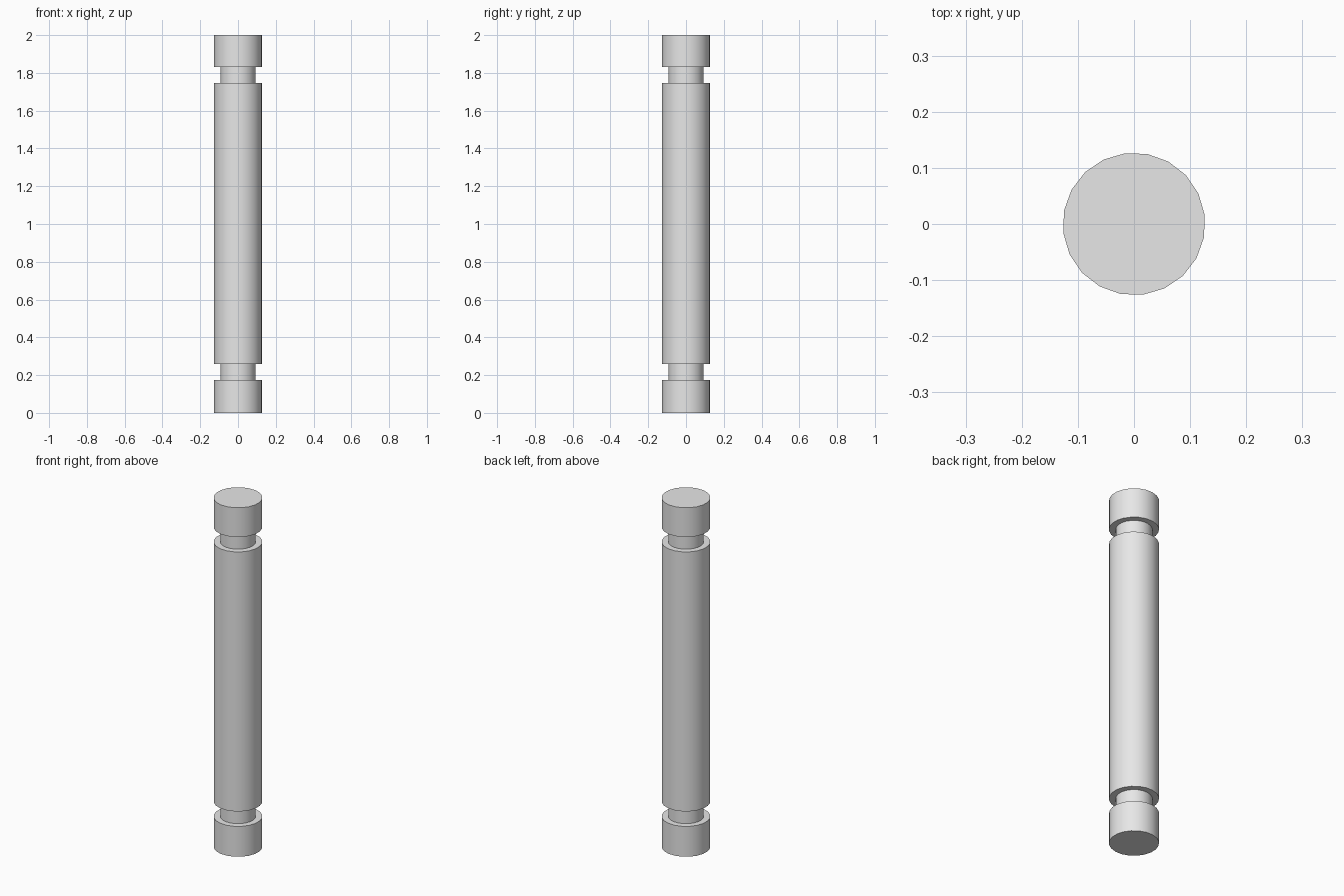
import bpy, math

cube = bpy.data.objects.get("Cube")
if cube:
    bpy.data.objects.remove(cube, do_unlink=True)

grey = bpy.data.materials.new("light_grey")
grey.use_nodes = True
grey.diffuse_color = (0.8, 0.8, 0.8, 1)
grey.node_tree.nodes["Principled BSDF"].inputs["Base Color"].default_value = (0.8, 0.8, 0.8, 1)

SIDES = 20
TURN = math.radians(7.3)   # slight twist of the facets about the pin's axis
WIDE, NARROW = 0.127, 0.093


def cylinder(name, radius, bottom, top):
    bpy.ops.mesh.primitive_cylinder_add(
        vertices=SIDES, radius=radius, depth=top - bottom,
        location=(0, 0, (bottom + top) / 2),
        rotation=(0, 0, TURN))
    part = bpy.context.object
    part.name = name
    part.data.materials.append(grey)
    bpy.ops.object.shade_smooth_by_angle(angle=math.radians(30))


# Central shaft, with a narrow groove and a wide cap at each end
cylinder("shaft", WIDE, 0.26, 1.747)
cylinder("lower_cap", WIDE, 0, 0.174)
cylinder("lower_groove", NARROW, 0.174, 0.26)
cylinder("upper_groove", NARROW, 1.747, 1.832)
cylinder("upper_cap", WIDE, 1.832, 2)
